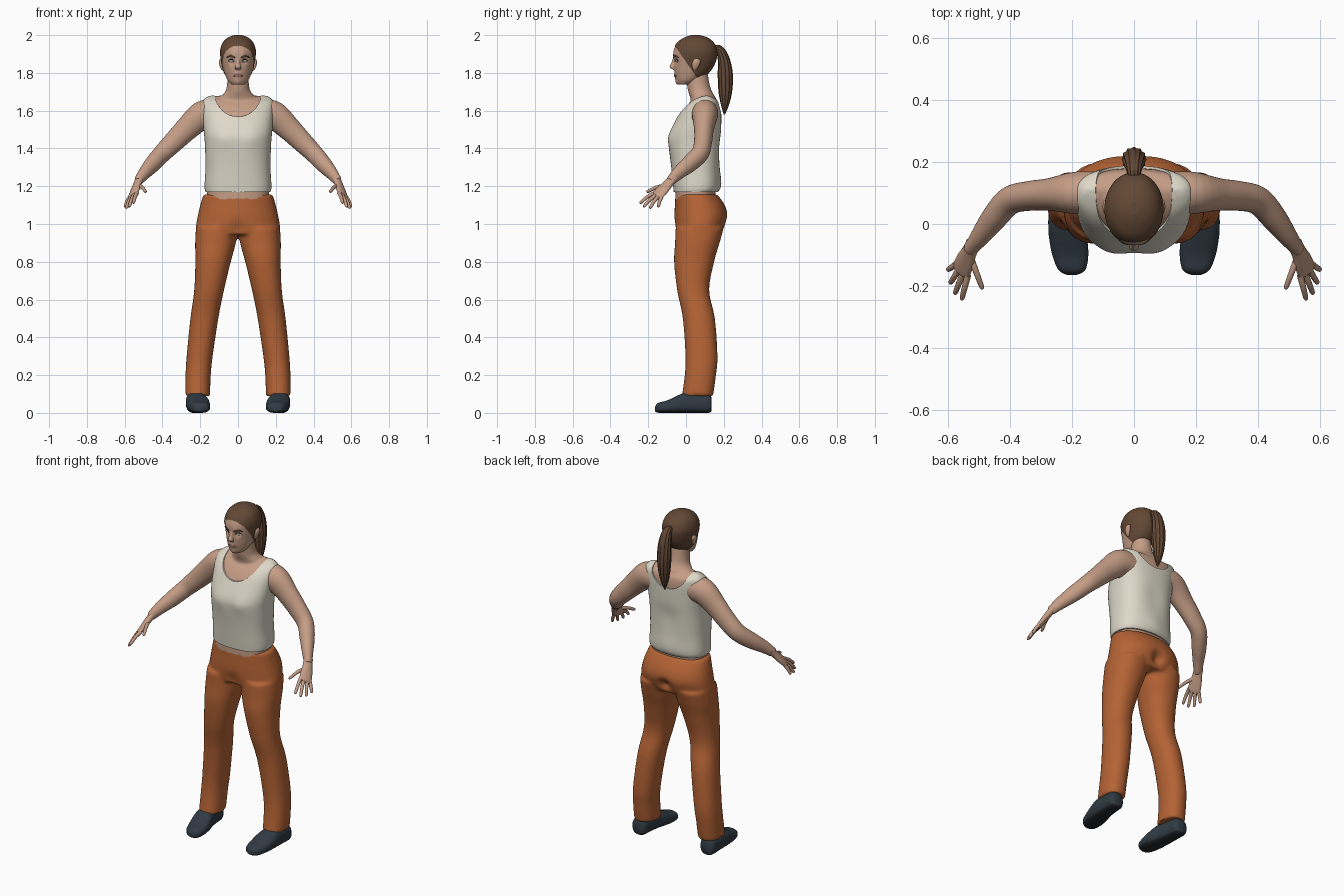
import bpy, bmesh
from math import cos, sin, pi, exp, radians
from mathutils import Vector
from mathutils.bvhtree import BVHTree

cube = bpy.data.objects.get("Cube")
if cube:
    bpy.data.objects.remove(cube, do_unlink=True)

X, Y, Z = Vector((1, 0, 0)), Vector((0, 1, 0)), Vector((0, 0, 1))


def material(name, *rgb):
    mat = bpy.data.materials.new(name)
    mat.use_nodes = True
    mat.diffuse_color = (*rgb, 1)
    mat.node_tree.nodes["Principled BSDF"].inputs["Base Color"].default_value = (*rgb, 1)
    return mat


skin = material("skin", .56, .34, .24)
cream = material("cream cloth", .73, .69, .58)
orange = material("orange cloth", .46, .125, .035)
leather = material("dark leather", .03, .043, .058)
sole = material("sole rubber", .015, .018, .022)
brown = material("brown hair", .125, .065, .035)
lip = material("lip", .36, .16, .12)
white = material("eye white", .55, .5, .46)
dark = material("dark iris", .02, .014, .01)


def spline(keys, steps):
    """Catmull-Rom interpolation through tuples of any length."""
    last = len(keys) - 1
    for i in range(last):
        quad = [keys[min(max(i + k, 0), last)] for k in (-1, 0, 1, 2)]
        for j in range(steps):
            t = j / steps
            yield [(2*b + (c - a)*t + (2*a - 5*b + 4*c - d)*t*t + (3*b - a - 3*c + d)*t**3) / 2
                   for a, b, c, d in zip(*quad)]
    yield keys[last]


def loft(bm, keys, basis=None, ref=Z, seg=32, steps=5, power=2, side=1, grow=0, ripple=0):
    """Skin rings given as (x, y, z, radius a, radius b); tube-like when no basis is set."""
    rows = list(spline(keys, steps))
    centres = [Vector((r[0] * side, r[1], r[2])) for r in rows]
    ref = Vector((ref.x * side, ref.y, ref.z))
    rings = []
    for i, row in enumerate(rows):
        if basis:
            a, b = basis
        else:
            t = (centres[min(i + 1, len(rows) - 1)] - centres[max(i - 1, 0)]).normalized()
            a = (ref - t * ref.dot(t)).normalized()
            b = t.cross(a)
        ra, rb = (max(r + grow, .001) for r in row[3:])
        ring = []
        for k in range(seg):
            c, s = cos(2 * pi * k / seg), sin(2 * pi * k / seg)
            f = (abs(c)**power + abs(s)**power) ** (-1 / power)
            f *= 1 + ripple * cos(k * pi / 2)
            ring.append(bm.verts.new(centres[i] + a * (ra * c * f) + b * (rb * s * f)))
        rings.append(ring)
    for lo, hi in zip(rings, rings[1:]):
        for k in range(seg):
            bm.faces.new((lo[k], lo[k - 1], hi[k - 1], hi[k]))
    bm.faces.new(rings[0])
    bm.faces.new(rings[-1])


def bake(obj):
    bpy.context.view_layer.update()
    deps = bpy.context.evaluated_depsgraph_get()
    mesh = bpy.data.meshes.new_from_object(obj.evaluated_get(deps))
    obj.modifiers.clear()
    obj.data = mesh


def shade(obj, *mats, angle=50):
    obj.data.materials.clear()
    for mat in mats:
        obj.data.materials.append(mat)
    obj.data.shade_smooth()
    obj.data.set_sharp_from_angle(angle=radians(angle))


def finish(name, bm, *mats, voxel=0, relax=6):
    """Turn the bmesh into an object, fusing its shells when a voxel size is given."""
    bmesh.ops.recalc_face_normals(bm, faces=bm.faces)
    mesh = bpy.data.meshes.new(name)
    bm.to_mesh(mesh)
    bm.free()
    obj = bpy.data.objects.new(name, mesh)
    bpy.context.collection.objects.link(obj)
    if voxel:
        remesh = obj.modifiers.new("fuse", "REMESH")
        remesh.mode, remesh.voxel_size = "VOXEL", voxel
        smooth = obj.modifiers.new("relax", "SMOOTH")
        smooth.factor, smooth.iterations = .5, relax
        bake(obj)
    shade(obj, *mats)
    return obj


def push(obj, dents):
    """Soft sculpting: move vertices near each (centre, radius, offset)."""
    for v in obj.data.vertices:
        move = Vector()
        for centre, radius, offset in dents:
            move += Vector(offset) * exp(-(v.co - Vector(centre)).length_squared / radius**2)
        v.co += move


# Torso sections shared by the body and the shirt
torso = [(0, .05, 1.17, .172, .115), (0, .055, 1.2, .177, .123), (0, .05, 1.3, .172, .128),
         (0, .046, 1.42, .175, .137), (0, .05, 1.48, .18, .136), (0, .066, 1.55, .186, .121),
         (0, .083, 1.61, .19, .103), (0, .098, 1.65, .186, .078), (0, .105, 1.672, .165, .04),
         (0, .11, 1.68, .14, .01)]
neck = [(0, .1, 1.58, .12, .07), (0, .092, 1.66, .1, .068), (0, .075, 1.7, .068, .063),
        (0, .065, 1.74, .058, .06), (0, .06, 1.8, .055, .055)]
arm = [(.12, .1, 1.585, .075, .07), (.19, .1, 1.575, .076, .068), (.27, .095, 1.505, .064, .053),
       (.34, .09, 1.435, .056, .048), (.4, .075, 1.375, .05, .046), (.45, .02, 1.32, .046, .042),
       (.495, -.04, 1.27, .036, .032), (.53, -.085, 1.225, .026, .022)]
bm = bmesh.new()
loft(bm, [(0, .05, 1.12, .172, .115)] + torso, (X, Y), power=2.5, grow=-.008)
loft(bm, neck, (X, Y))
for side in (1, -1):
    loft(bm, arm, side=side)
finish("body", bm, skin, voxel=.007)

# Hands: flat palm, four fingers and a thumb on each side
palm = [(.518, -.065, 1.245, .026, .021), (.53, -.09, 1.218, .027, .019),
        (.543, -.12, 1.185, .035, .017), (.556, -.15, 1.153, .036, .013), (.559, -.158, 1.146, .028, .008)]
fingers = [((.535, -.165, 1.165), (.555, -.245, 1.11)), ((.55, -.157, 1.155), (.577, -.226, 1.09)),
           ((.563, -.145, 1.147), (.592, -.192, 1.083)), ((.573, -.13, 1.142), (.6, -.148, 1.09)),
           ((.527, -.105, 1.205), (.487, -.21, 1.17))]
across = Vector((.04, .04, -.025))
for side, label in ((1, "left"), (-1, "right")):
    bm = bmesh.new()
    loft(bm, palm, ref=across, side=side, seg=20)
    for base, tip in fingers:
        base, tip = Vector(base), Vector(tip)
        bend = base.lerp(tip, .5) + Z * .006
        loft(bm, [(*base, .011, .011), (*bend, .0095, .0095), (*base.lerp(tip, .9), .008, .008),
                  (*tip, .003, .003)], ref=across, side=side, seg=12)
    finish(label + "_hand", bm, skin)

# Sleeveless shirt with a scooped neckline
bm = bmesh.new()
loft(bm, torso, (X, Y), power=2.5, seg=64)
shirt = finish("shirt", bm, cream)
push(shirt, [((s * .075, -.09, 1.45), .05, (0, -.008, 0)) for s in (1, -1)]
     + [((0, .19, 1.4), .07, (0, -.008, 0)), ((0, .18, 1.22), .06, (0, .008, 0))])
bm = bmesh.new()
loft(bm, [(0, -.3, 1.7, .125, .145), (0, .4, 1.7, .125, .11)], (X, Z), seg=64, steps=1)
cutter = finish("neckline_cutter", bm, cream)
cutter.hide_render = True
cut = shirt.modifiers.new("neckline", "BOOLEAN")
cut.operation, cut.object = "DIFFERENCE", cutter
bake(shirt)
bpy.data.objects.remove(cutter, do_unlink=True)
shade(shirt, cream)

# Trousers: pelvis fused with two legs
pelvis = [(0, .055, 1.157, .184, .111), (0, .073, 1.1, .2, .132), (0, .08, 1.04, .214, .142),
          (0, .073, .98, .224, .132), (0, .066, .945, .224, .118)]
leg = [(.11, .072, .98, .112, .128), (.119, .06, .9, .108, .118), (.132, .043, .8, .094, .106),
       (.153, .038, .65, .079, .085), (.178, .068, .5, .074, .085), (.203, .082, .3, .069, .085),
       (.211, .076, .2, .067, .083), (.214, .061, .09, .066, .083)]
bm = bmesh.new()
loft(bm, pelvis, (X, Y), power=2.2)
for side in (1, -1):
    loft(bm, leg, (X, Y), side=side, power=2.2)
trousers = finish("trousers", bm, orange, voxel=.01, relax=5)
push(trousers, [((0, .21, 1.0), .035, (0, -.03, 0)), ((0, -.06, .97), .04, (0, .012, 0))])

# Shoes, with the underside in sole rubber
shoe = [(.2, -.164, .02, .015, .012), (.2, -.148, .027, .043, .026), (.205, -.1, .033, .058, .033),
        (.213, -.04, .047, .061, .047), (.22, 0, .054, .056, .054), (.225, .06, .052, .05, .052),
        (.228, .12, .049, .045, .049), (.228, .136, .045, .028, .035)]
for side, label in ((1, "left"), (-1, "right")):
    bm = bmesh.new()
    loft(bm, shoe, (X, Z), side=side, power=2.6)
    obj = finish(label + "_shoe", bm, leather, sole)
    for v in obj.data.vertices:
        v.co.z = max(v.co.z, 0)
    for p in obj.data.polygons:
        p.material_index = int(p.center.z < .012)

# Head: skull and nose fused, then softly sculpted
skull = [(0, -.01, 1.738, .032, .032), (0, .008, 1.76, .055, .058), (0, .03, 1.8, .072, .089),
         (0, .042, 1.84, .082, .105), (0, .047, 1.88, .09, .114), (0, .049, 1.92, .092, .114),
         (0, .05, 1.96, .078, .095), (0, .052, 1.985, .052, .06), (0, .05, 1.998, .018, .02)]
nose = [(0, -.056, 1.885, .009, .009), (0, -.066, 1.855, .01, .012), (0, -.073, 1.83, .016, .014),
        (0, -.06, 1.817, .014, .008)]
bm = bmesh.new()
loft(bm, skull, (X, Y), seg=48)
loft(bm, nose, (X, Y), seg=20)
head = finish("head", bm, skin, brown, voxel=.0035, relax=4)
dents = [((0, -.06, 1.785), .018, (0, -.006, 0)), ((0, -.05, 1.75), .02, (0, -.008, 0))]
for s in (1, -1):
    dents += [((s * .036, -.06, 1.864), .018, (0, .011, 0)), ((s * .03, -.065, 1.889), .018, (0, -.004, 0))]
push(head, dents)


def is_hair(co):
    return co.z > max(1.94 - 1.45 * (co.y + .055), 1.77)


for v in head.data.vertices:
    if is_hair(v.co):
        v.co += v.normal * .003
for p in head.data.polygons:
    p.material_index = int(is_hair(p.center))

# Facial details laid on the surface of the face
face = BVHTree.FromPolygons([v.co.copy() for v in head.data.vertices],
                            [tuple(p.vertices) for p in head.data.polygons])


def face_line(name, points, half_height, mat, sides=(1, -1)):
    bm = bmesh.new()
    for s in sides:
        keys = []
        for i, (x, z) in enumerate(points):
            hit = face.ray_cast(Vector((x * s, -1, z)), Y)[0]
            taper = .35 if i in (0, len(points) - 1) else 1
            keys.append((x, hit.y, z, half_height * taper, .003))
        loft(bm, keys, side=s, seg=12)
    finish(name, bm, mat)


face_line("eyebrows", [(.014, 1.88), (.032, 1.888), (.046, 1.889), (.06, 1.88)], .0045, brown)
face_line("eyes", [(.022, 1.861), (.03, 1.863), (.042, 1.863), (.05, 1.861)], .006, white)
face_line("irises", [(.031, 1.863), (.034, 1.863), (.038, 1.863), (.041, 1.863)], .0068, dark)
face_line("eyelids", [(.02, 1.862), (.03, 1.87), (.042, 1.87), (.053, 1.863)], .0025, dark)
face_line("lips", [(-.024, 1.784), (-.008, 1.787), (.008, 1.787), (.024, 1.784)], .006, lip, (1,))

# Ears
bm = bmesh.new()
for side in (1, -1):
    loft(bm, [(.078, .045, 1.812, .005, .006), (.085, .048, 1.825, .008, .014),
              (.091, .053, 1.848, .009, .021), (.092, .056, 1.865, .008, .019),
              (.089, .055, 1.876, .004, .008)], (X, Y), side=side, seg=20)
finish("ears", bm, skin)

# Ponytail with ribbed strands
tail = [(0, .145, 1.925, .018, .018), (0, .178, 1.922, .025, .022), (0, .2, 1.87, .034, .03),
        (0, .208, 1.79, .038, .038), (0, .208, 1.7, .032, .034), (0, .206, 1.63, .02, .02),
        (0, .203, 1.58, .003, .003)]
bm = bmesh.new()
loft(bm, tail, ref=X, seg=48, ripple=.06)
finish("ponytail", bm, brown)
